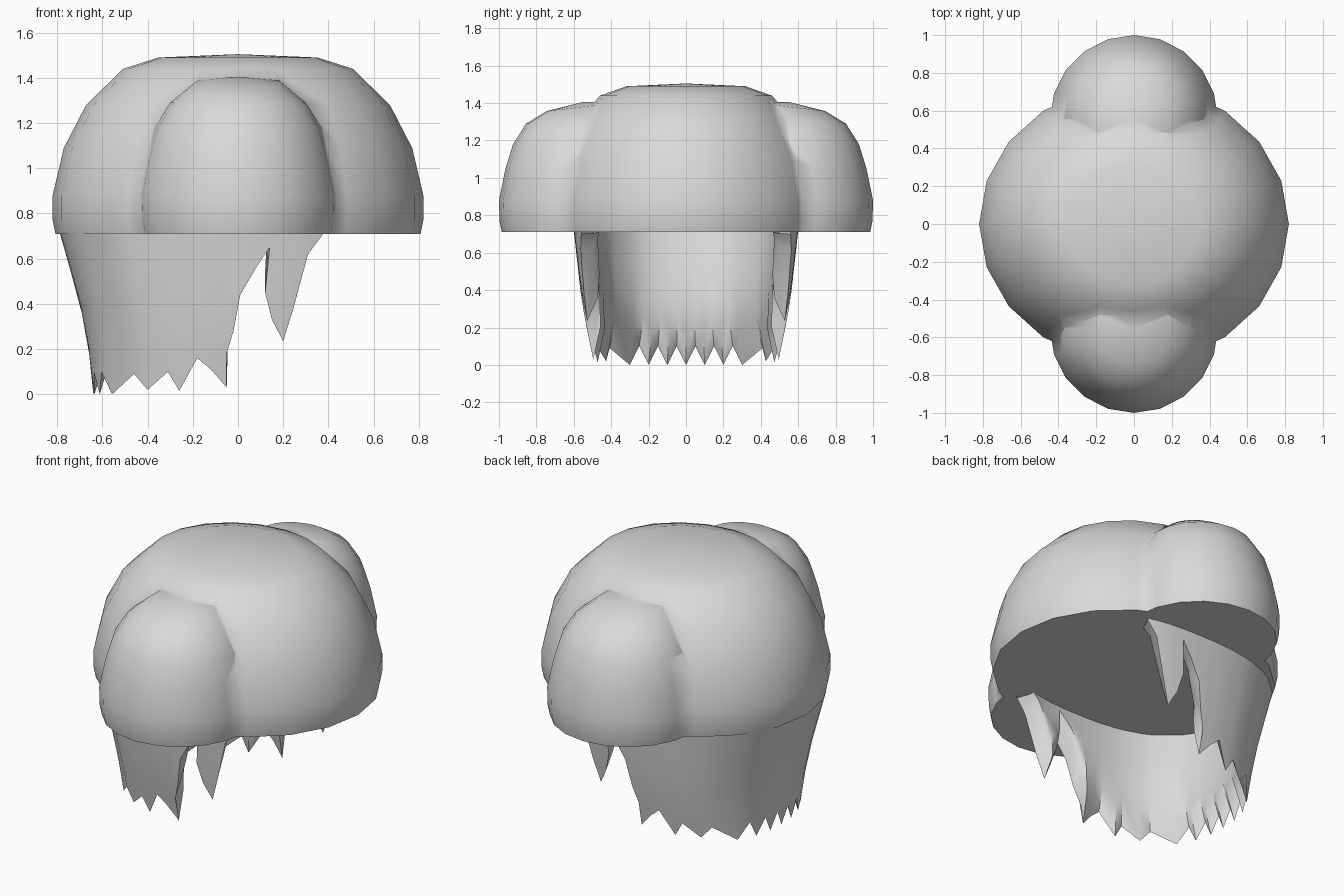
import bpy, bmesh, math

if "Cube" in bpy.data.objects:
    bpy.data.objects.remove(bpy.data.objects["Cube"])

mat = bpy.data.materials.new("light_grey")
mat.diffuse_color = (0.7, 0.7, 0.7, 1)
mat.use_nodes = True
mat.node_tree.nodes["Principled BSDF"].inputs["Base Color"].default_value = mat.diffuse_color


def make_object(name, bm):
    bmesh.ops.recalc_face_normals(bm, faces=bm.faces)
    me = bpy.data.meshes.new(name)
    bm.to_mesh(me)
    bm.free()
    me.materials.append(mat)
    ob = bpy.data.objects.new(name, me)
    bpy.context.collection.objects.link(ob)
    return ob


def activate(ob):
    bpy.ops.object.select_all(action='DESELECT')
    ob.select_set(True)
    bpy.context.view_layer.objects.active = ob


def dome(name, profile, top, place, seg=20):
    """Closed dome from (radius, z) rings with a flat base."""
    bm = bmesh.new()
    rings = []
    for r, z in profile:
        angles = [2 * math.pi * i / seg for i in range(seg)]
        rings.append([bm.verts.new(place(r * math.cos(a), r * math.sin(a), z)) for a in angles])
    bm.faces.new(rings[0])
    tip = bm.verts.new(place(0, 0, top))
    for i in range(seg):
        j = (i + 1) % seg
        for lo, hi in zip(rings, rings[1:]):
            bm.faces.new((lo[i], lo[j], hi[j], hi[i]))
        bm.faces.new((rings[-1][i], rings[-1][j], tip))
    return make_object(name, bm)


# Main hair cap
cap = dome("hair_cap",
           [(.985, .71), (1, .77), (1, .88), (.94, 1.09), (.82, 1.28), (.62, 1.44), (.43, 1.49)],
           1.505, lambda x, y, z: (x * .82, y * .74, z))

# Front and back lobes, merged into the cap
LOBE = [(.43, .71), (.442, .77), (.445, .88), (.41, 1.05), (.37, 1.18), (.30, 1.29), (.19, 1.38)]


def lobe_place(side):
    def place(x, y, z):
        if y < 0:                       # inner half stretches into the cap
            y *= 1.2
        if z > 1.3:                     # ridge climbs towards the cap
            z -= .12 * y
        return (x, side * (y + .555), z)
    return place


for side in (-1, 1):
    lobe = dome("lobe", LOBE, 1.405, lobe_place(side))
    activate(cap)
    mod = cap.modifiers.new("merge", 'BOOLEAN')
    mod.operation = 'UNION'
    mod.solver = 'EXACT'
    mod.object = lobe
    bpy.ops.object.modifier_apply(modifier=mod.name)
    bpy.data.objects.remove(lobe)
activate(cap)
bpy.ops.object.shade_smooth_by_angle(angle=math.radians(72))

# Hanging hair: half sizes of the oval at each height
SIZES = [(0, .64, .49), (.24, .665, .54), (.4, .70, .565), (.72, .79, .6)]


def oval(z):
    for (z0, a0, b0), (z1, a1, b1) in zip(SIZES, SIZES[1:]):
        if z <= z1:
            t = (z - z0) / (z1 - z0)
            return a0 + t * (a1 - a0), b0 + t * (b1 - b0)
    return SIZES[-1][1:]


def angle_from_x(x, z):
    c = (abs(x) / oval(z)[0]) ** 1.25
    return math.acos(c if x < 0 else -c)


def point(phi, z, thick):
    a, b = oval(z)
    c, s = math.cos(phi), math.sin(phi)
    x = -(a - thick) * math.copysign(abs(c) ** .8, c)
    return x, -(b - thick) * abs(s) ** .8, z


# Columns (top angle, bottom angle, bottom height)
columns = []
for i in range(7):                                  # teeth on the rear wall
    z = 0.0 if i % 2 == 0 else .1
    phi = math.asin((i * .05 / oval(z)[1]) ** 1.25)
    columns.append((phi, phi, z))
for x, z in [(-.46, .09), (-.40, .02), (-.31, .1), (-.26, .015), (-.18, .16), (-.12, .11), (-.05, .03)]:
    phi = angle_from_x(x, z)                        # teeth on the side wall
    columns.append((phi, phi, z))
for xt, xb, z in [(-.01, -.06, .15), (.03, -.02, .28), (.06, .01, .44), (.10, .08, .56),
                  (.14, .14, .65), (.17, .12, .45), (.21, .15, .33), (.26, .20, .235),
                  (.30, .245, .38), (.34, .31, .62), (.38, .37, .70)]:
    columns.append((angle_from_x(xt, .72), angle_from_x(xb, z), z))   # loose side strand

bm = bmesh.new()
strips = []
STEPS = [0, .25, .5, .75, 1]
for top, bottom, zb in columns:
    def vert(f, inner):
        z = .72 + f * (zb - .72)
        thick = .1 * min(1, (1 - f) * 3) if inner else 0
        return bm.verts.new(point(top + f * (bottom - top), z, thick))
    strips.append([vert(f, False) for f in STEPS] + [vert(f, True) for f in STEPS[-2::-1]])
for s, t in zip(strips, strips[1:]):
    for k in range(len(s) - 1):
        bm.faces.new((s[k], t[k], t[k + 1], s[k + 1]))
hair = make_object("hanging_hair", bm)
activate(hair)
mirror = hair.modifiers.new("mirror", 'MIRROR')
mirror.use_axis = (False, True, False)
mirror.merge_threshold = .002
bpy.ops.object.modifier_apply(modifier=mirror.name)
bpy.ops.object.shade_smooth_by_angle(angle=math.radians(45))
